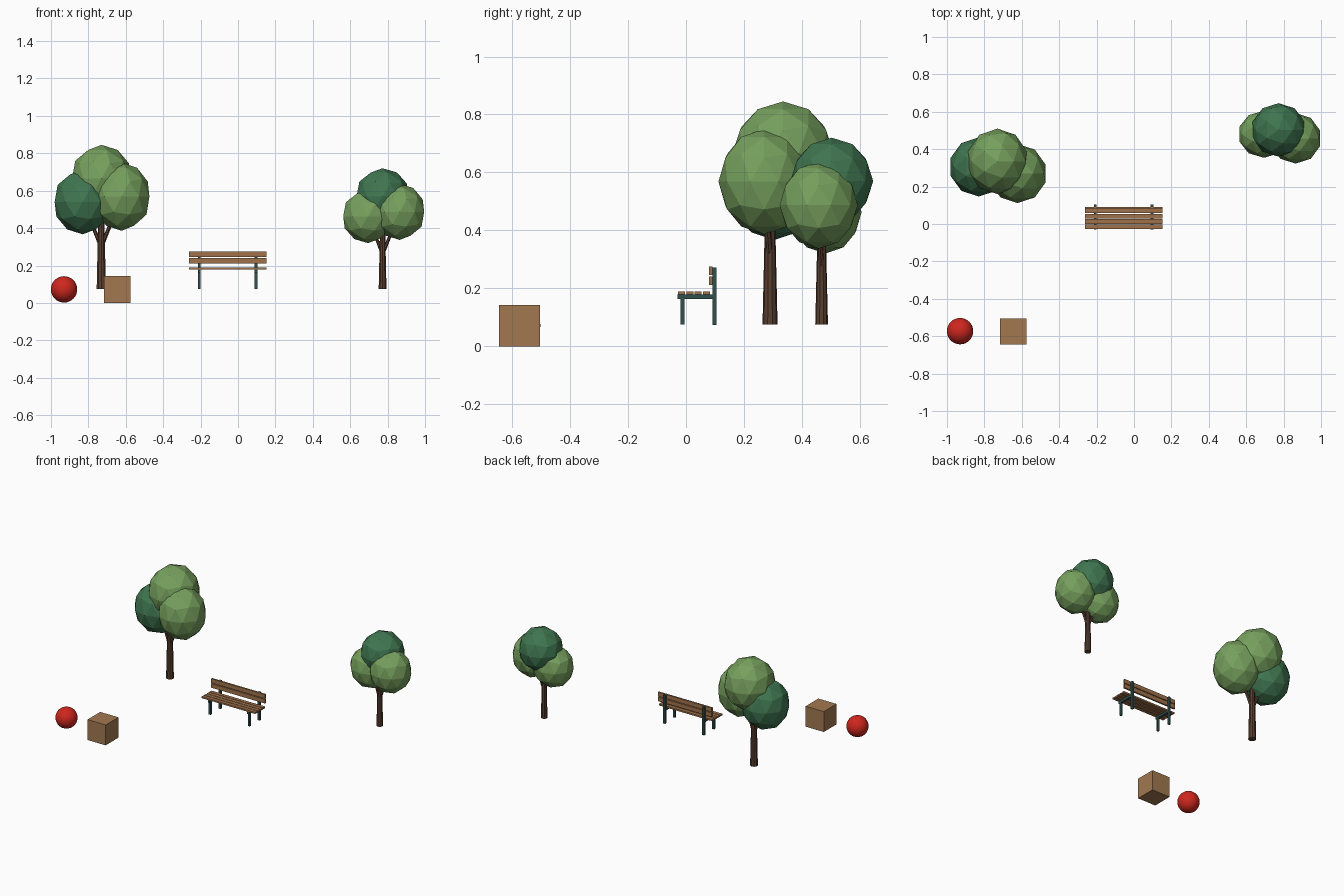
import bpy
from mathutils import Vector

if "Cube" in bpy.data.objects:
    bpy.data.objects.remove(bpy.data.objects["Cube"], do_unlink=True)


def material(name, rgb):
    mat = bpy.data.materials.new(name)
    mat.use_nodes = True
    mat.diffuse_color = (*rgb, 1)
    mat.node_tree.nodes["Principled BSDF"].inputs["Base Color"].default_value = (*rgb, 1)
    return mat


LEAF = material("leaf_green", (0.18, 0.35, 0.11))
DARK_LEAF = material("dark_leaf_green", (0.05, 0.18, 0.08))
BARK = material("bark_brown", (0.10, 0.05, 0.03))
WOOD = material("bench_wood", (0.35, 0.17, 0.07))
CRATE = material("crate_wood", (0.36, 0.19, 0.08))
METAL = material("bench_metal", (0.03, 0.08, 0.075))
RED = material("ball_red", (0.62, 0.02, 0.013))


def finish(name, mat):
    obj = bpy.context.object
    obj.name = name
    obj.data.materials.append(mat)
    return obj


def box(name, mat, center, size):
    bpy.ops.mesh.primitive_cube_add(size=1, location=center)
    obj = finish(name, mat)
    obj.scale = size
    return obj


def limb(name, start, end, r1, r2, sides):
    """Tapered cylinder between two points."""
    start, end = Vector(start), Vector(end)
    axis = end - start
    bpy.ops.mesh.primitive_cone_add(vertices=sides, radius1=r1, radius2=r2,
                                    depth=axis.length, location=(start + end) / 2)
    obj = finish(name, BARK)
    obj.rotation_euler = axis.to_track_quat('Z', 'Y').to_euler()
    return obj


def blob(name, mat, center, radii):
    bpy.ops.mesh.primitive_ico_sphere_add(subdivisions=2, radius=1, location=center)
    obj = finish(name, mat)
    obj.scale = radii
    return obj


GROUND = 0.075


def tree(name, x, y, fork, radius, blobs):
    """Trunk, a branch into each side blob, and the foliage."""
    top = Vector(blobs[0][2])
    limb(name + "_trunk", (x, y, GROUND), (x, y, top.z - 0.08), radius, radius * 0.55, 10)
    for part, mat, center, radii in blobs:
        blob(f"{name}_{part}_foliage", mat, center, radii)
        if part != "top":
            limb(f"{name}_{part}_branch", (x, y, fork), center, radius * 0.45, radius * 0.3, 6)


# Trees
tree("large_tree", -0.731, 0.29, 0.30, 0.026, [
    ("top", LEAF, (-0.73, 0.335, 0.665), (0.165, 0.175, 0.18)),
    ("right", DARK_LEAF, (-0.83, 0.305, 0.54), (0.158, 0.158, 0.173)),
    ("left", LEAF, (-0.622, 0.27, 0.568), (0.156, 0.158, 0.182)),
])
tree("small_tree", 0.773, 0.468, 0.26, 0.022, [
    ("top", DARK_LEAF, (0.773, 0.503, 0.57), (0.146, 0.143, 0.15)),
    ("right", LEAF, (0.695, 0.48, 0.463), (0.139, 0.126, 0.143)),
    ("left", LEAF, (0.864, 0.458, 0.487), (0.138, 0.135, 0.15)),
])

# Bench
BENCH_X, BENCH_W = -0.055, 0.416
for side, x in (("right", -0.207), ("left", 0.097)):
    box(f"bench_{side}_front_leg", METAL, (x, -0.012, 0.12), (0.015, 0.014, 0.09))
    box(f"bench_{side}_back_leg", METAL, (x, 0.098, 0.173), (0.015, 0.014, 0.198))
    box(f"bench_{side}_rail", METAL, (x, 0.037, 0.171), (0.015, 0.131, 0.015))
for i in range(4):
    box(f"seat_slat_{i + 1}", WOOD, (BENCH_X, -0.015 + i * 0.0285, 0.184),
        (BENCH_W, 0.0245, 0.011))
for i in range(2):
    box(f"back_slat_{i + 1}", WOOD, (BENCH_X, 0.085, 0.226 + i * 0.034),
        (BENCH_W, 0.012, 0.029))

# Crate and ball
box("crate", CRATE, (-0.646, -0.575, 0.0715), (0.141, 0.141, 0.143))
bpy.ops.mesh.primitive_uv_sphere_add(segments=32, ring_count=16, radius=0.0705,
                                     location=(-0.93, -0.573, 0.0725))
finish("ball", RED)
bpy.ops.object.shade_smooth()
